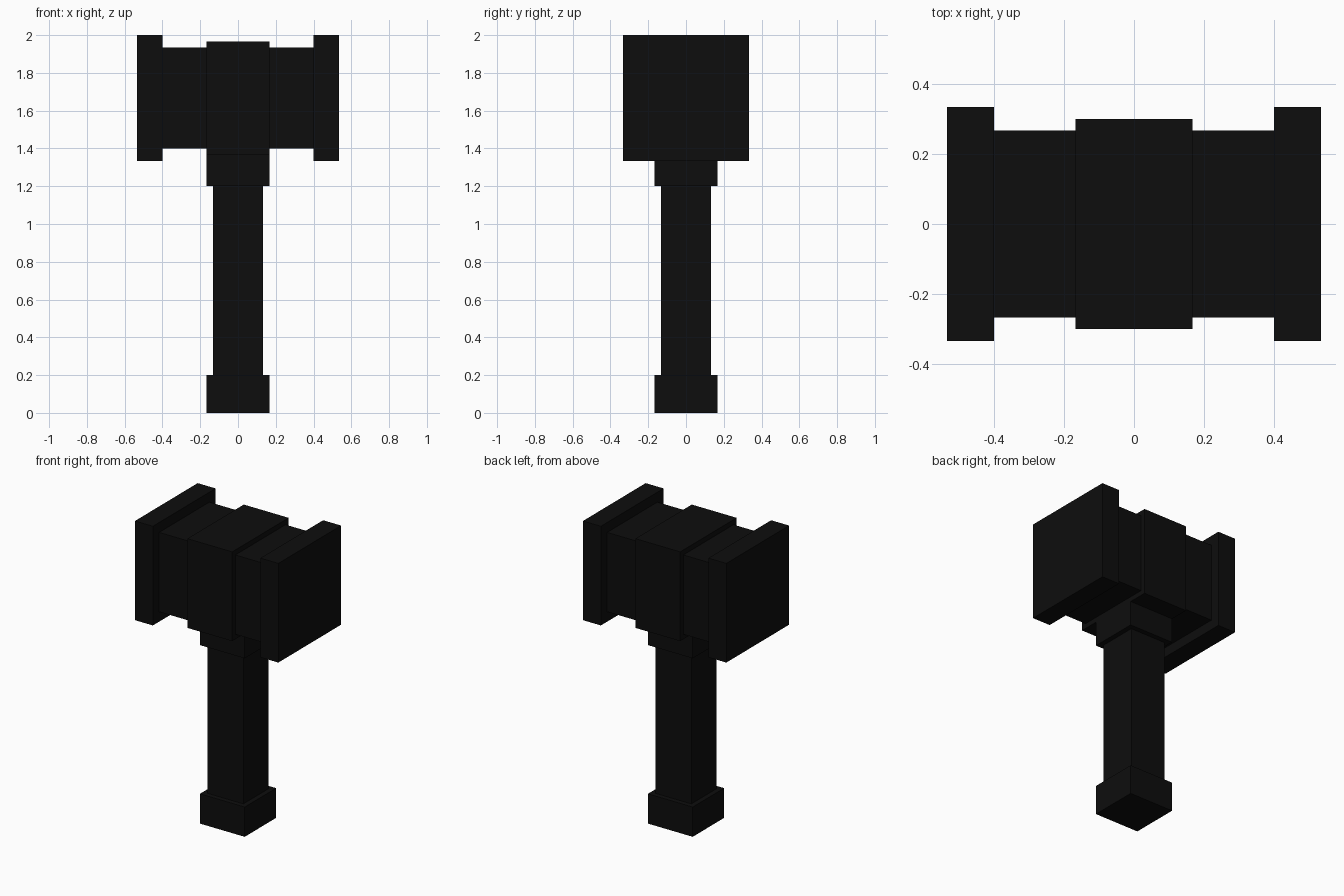
import bpy

if "Cube" in bpy.data.objects:
    bpy.data.objects.remove(bpy.data.objects["Cube"])

black = bpy.data.materials.new("matte_black")
black.diffuse_color = (0.004, 0.004, 0.004, 1.0)
black.use_nodes = True
black.node_tree.nodes["Principled BSDF"].inputs["Base Color"].default_value = black.diffuse_color


def box(name, half_x, half_y, z0, z1, x=0.0):
    """Flat-sided block spanning z0 to z1."""
    bpy.ops.mesh.primitive_cube_add(size=1, location=(x, 0, (z0 + z1) / 2))
    ob = bpy.context.object
    ob.name = ob.data.name = name
    ob.scale = (2 * half_x, 2 * half_y, z1 - z0)
    bpy.ops.object.transform_apply(location=False, rotation=False, scale=True)
    ob.data.materials.append(black)
    return ob


# Handle: pommel, grip and collar
box("pommel", 0.1667, 0.1667, 0.0, 0.2)
box("grip", 0.1333, 0.1333, 0.2, 1.2)
box("collar", 0.1667, 0.1667, 1.2, 1.3667)

# Head: core block with a raised middle band
box("head_core", 0.4, 0.2667, 1.4, 1.9333)
box("head_band", 0.1667, 0.3, 1.3667, 1.9667)

# Striking plates at both ends
for side, label in ((-1, "left"), (1, "right")):
    box(label + "_striking_plate", 0.0667, 0.3333, 1.3333, 2.0, side * 0.4667)
